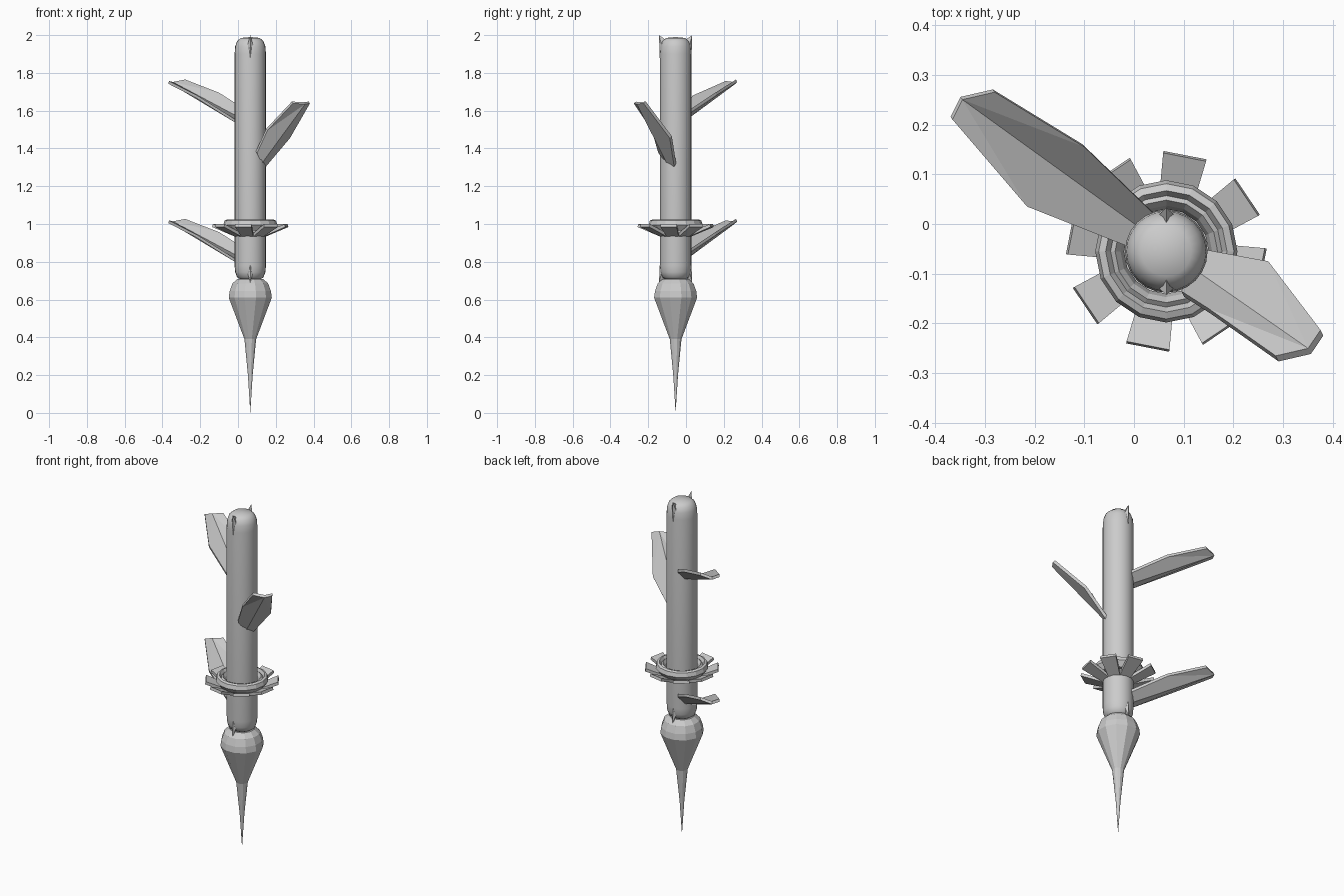
import bpy, bmesh, math
from mathutils import Matrix, Vector

if "Cube" in bpy.data.objects:
    bpy.data.objects.remove(bpy.data.objects["Cube"])

AX, AY = 0.065, -0.055          # stem axis

grey = bpy.data.materials.new("plain_grey")
grey.diffuse_color = (0.6, 0.6, 0.6, 1)
grey.use_nodes = True
grey.node_tree.nodes["Principled BSDF"].inputs["Base Color"].default_value = grey.diffuse_color


def make(name, verts, faces, smooth=None):
    me = bpy.data.meshes.new(name)
    me.from_pydata([tuple(v) for v in verts], [], faces)
    bm = bmesh.new()
    bm.from_mesh(me)
    bmesh.ops.remove_doubles(bm, verts=bm.verts, dist=1e-5)
    bmesh.ops.recalc_face_normals(bm, faces=bm.faces)
    bm.to_mesh(me)
    bm.free()
    me.materials.append(grey)
    ob = bpy.data.objects.new(name, me)
    bpy.context.collection.objects.link(ob)
    if smooth:
        bpy.context.view_layer.objects.active = ob
        ob.select_set(True)
        bpy.ops.object.shade_smooth_by_angle(angle=math.radians(smooth))
        ob.select_set(False)
    return ob


def lathe(name, profile, sides, closed=False, smooth=None, turn=0.0):
    """Spin a (radius, z) profile round the stem axis."""
    n = len(profile)
    verts = [(AX + r * math.cos(turn + 2 * math.pi * i / sides),
              AY + r * math.sin(turn + 2 * math.pi * i / sides), z)
             for i in range(sides) for r, z in profile]
    faces = []
    for i in range(sides):
        a, b = i * n, (i + 1) % sides * n
        for j in range(n if closed else n - 1):
            k = (j + 1) % n
            faces.append((a + j, b + j, b + k, a + k))
    return make(name, verts, faces, smooth)


# Stem with rounded ends
lathe("stem", [(0, .70), (.05, .705), (.07, .718), (.08, .745), (.083, .78), (.083, 1.90),
               (.08, 1.94), (.07, 1.968), (.05, 1.985), (0, 1.99)], 24, smooth=40)

# Faceted bulb tapering into the root tip
lathe("bulb_root", [(0, .71), (.07, .71), (.098, .685), (.113, .645), (.118, .61),
                    (.032, .39), (.013, .20), (0, 0)], 12, turn=math.pi / 12)

# Stepped collar ring
lathe("collar_ring", [(.143, .995), (.136, 1.018), (.122, 1.024), (.112, 1.008), (.103, 1.016),
                      (.092, 1.0), (.085, .97), (.12, .965)], 16, closed=True)

# Eight petals under the collar, rising outward
petal = [(.075, -.032, .95), (.193, -.044, 1.0), (.193, .044, 1.0), (.075, .032, .95)]
petal += [(r + .004, y, z - .016) for r, y, z in petal]
box = [(0, 1, 2, 3), (4, 5, 6, 7), (0, 1, 5, 4), (1, 2, 6, 5), (2, 3, 7, 6), (3, 0, 4, 7)]
for i in range(8):
    rot = Matrix.Translation((AX, AY, 0)) @ Matrix.Rotation(math.radians(79 + 45 * i), 4, 'Z')
    make(f"petal_{i + 1}", [rot @ Vector(p) for p in petal], box)


# Leaves: two flat halves meeting in a valley fold, with thickness
def leaf(name, base, mid, tip, dz=0.0, thick=0.016):
    top = [Vector((x, y, z + dz)) for x, y, z in base + mid + tip]
    down = -(top[6] - top[1]).cross(top[4] - top[3]).normalized()
    if down.z > 0:
        down = -down
    verts = top + [p + down * thick for p in top]
    halves = [(0, 1, 6, 3), (3, 6, 5), (1, 2, 4, 6), (4, 7, 6)]
    rim = [0, 1, 2, 4, 7, 6, 5, 3]
    faces = halves + [tuple(v + 8 for v in f) for f in halves]
    faces += [(a, b, b + 8, a + 8) for a, b in zip(rim, rim[1:] + rim[:1])]
    make(name, verts, faces)


left_leaf = ([(0, -.05, 1.545), (.015, -.01, 1.56), (.04, .02, 1.605)],
             [(-.215, .035, 1.68), (-.10, .155, 1.695)],
             [(-.365, .21, 1.757), (-.345, .25, 1.752), (-.28, .265, 1.765)])
leaf("upper_left_leaf", *left_leaf)
leaf("lower_left_leaf", *left_leaf, dz=-.738)
leaf("right_leaf",
     [(.135, -.05, 1.305), (.12, -.09, 1.33), (.095, -.135, 1.385)],
     [(.27, -.075, 1.465), (.15, -.17, 1.505)],
     [(.375, -.213, 1.648), (.35, -.25, 1.645), (.285, -.265, 1.648)])

# Small thorns at front and back of both stem ends
for end, z0, flip in (("top", 2.0, 1), ("bottom", .69, -1)):
    for side, s in (("front", -1), ("back", 1)):
        pts = [(0, .088, 0), (-.017, .072, -.06), (0, .084, -.12 if flip > 0 else -.09),
               (.017, .072, -.06), (0, .045, -.03)]
        make(f"{end}_{side}_thorn", [(AX + x, AY + s * y, z0 + flip * z) for x, y, z in pts],
             [(0, 1, 2), (0, 2, 3), (0, 3, 4), (0, 4, 1), (1, 4, 3, 2)])
